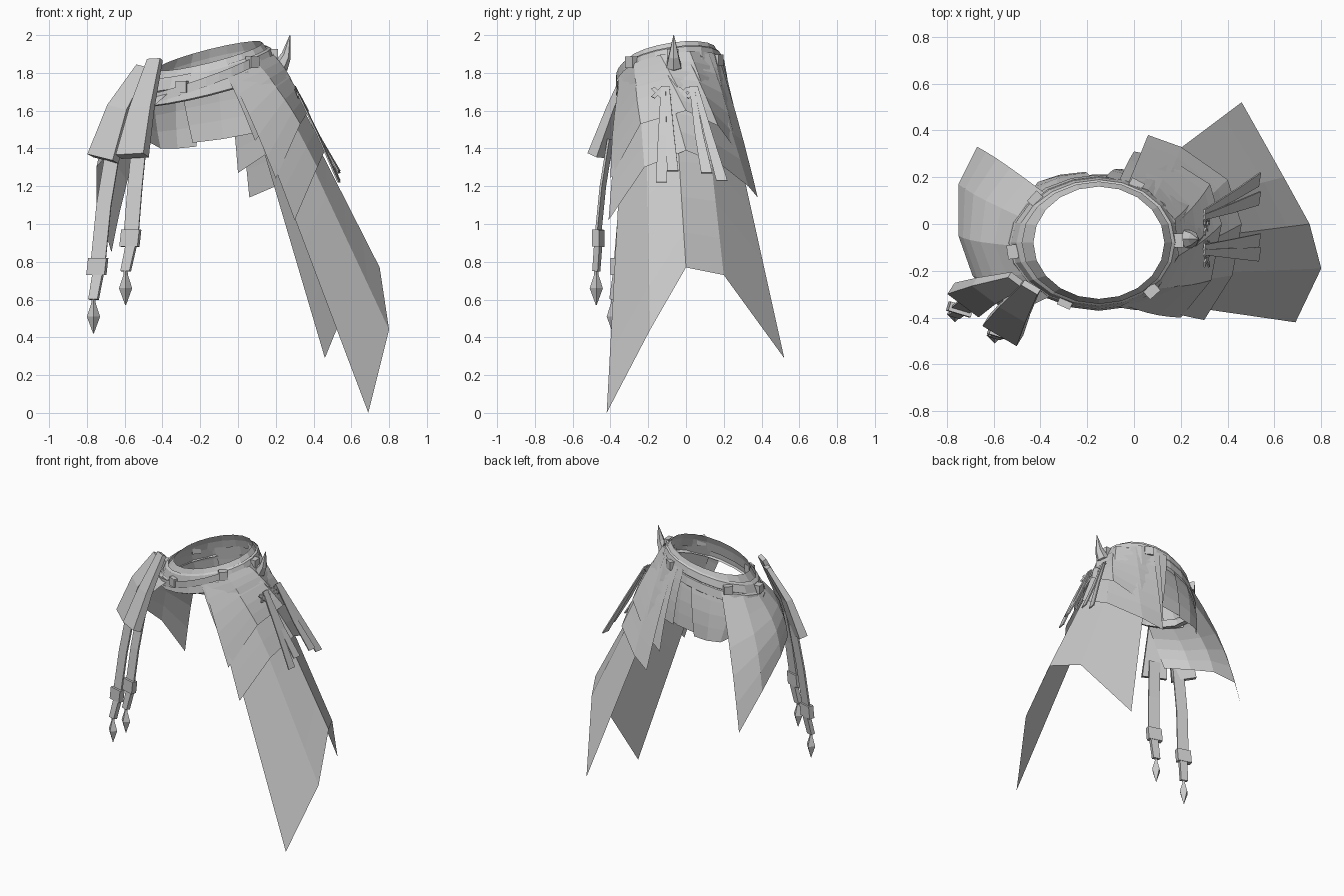
import bpy, math
from math import sin, cos, radians
from mathutils import Vector

cube = bpy.data.objects.get("Cube")
if cube:
    bpy.data.objects.remove(cube)

grey = bpy.data.materials.new("soft_grey")
grey.use_nodes = True
grey.diffuse_color = (0.6, 0.6, 0.6, 1)
grey.node_tree.nodes["Principled BSDF"].inputs["Base Color"].default_value = grey.diffuse_color


def make(name, verts, faces):
    mesh = bpy.data.meshes.new(name)
    mesh.from_pydata([tuple(v) for v in verts], [], faces)
    mesh.materials.append(grey)
    obj = bpy.data.objects.new(name, mesh)
    bpy.context.collection.objects.link(obj)
    return obj


def loft(name, rows, closed=False, caps=False):
    """Skin a list of equally long point rows."""
    n = len(rows[0])
    verts = [p for row in rows for p in row]
    faces = []
    for r in range(len(rows) - 1):
        for c in range(n if closed else n - 1):
            d = (c + 1) % n
            faces.append((r * n + c, r * n + d, (r + 1) * n + d, (r + 1) * n + c))
    if caps:
        faces += [tuple(range(n))[::-1], tuple(range(len(verts) - n, len(verts)))]
    return make(name, verts, faces)


def waist(deg, drop=0.0, grow=0.0):
    """Point on the tilted waist oval, a distance below its top rim."""
    a = radians(deg)
    x = -0.15 + (0.28 + grow * (1 if cos(a) > 0 else 1 - 0.6 * cos(a))) * cos(a)
    y = -0.08 + (0.24 + 0.65 * grow) * sin(a)
    return Vector((x, y, 1.89 + 0.25 * (x + 0.15) + 0.15 * (y + 0.08) - drop))


def sheet(name, start, end, drop, grow, hem, bulge=0.0, rows=5):
    """Cloth hanging from an arc of the waist to a ragged hem."""
    grid = []
    for r in range(rows + 1):
        t = r / rows
        row = []
        for i, h in enumerate(hem):
            top = waist(start + (end - start) * i / (len(hem) - 1), drop, grow)
            p = top.lerp(Vector(h), t)
            out = Vector((top.x + 0.15, top.y + 0.08, 0.1)).normalized()
            row.append(p + out * bulge * sin(math.pi * t))
        grid.append(row)
    return loft(name, grid)


def ribbon(name, path, widths, thick, side):
    """Solid strip along a path; side is its width direction."""
    side = Vector(side).normalized()
    path = [Vector(p) for p in path]
    thick = thick if isinstance(thick, list) else [thick] * len(path)
    rows = []
    for i, p in enumerate(path):
        run = path[min(i + 1, len(path) - 1)] - path[max(i - 1, 0)]
        n = run.cross(side).normalized() * thick[i] / 2
        s = side * widths[i] / 2
        rows.append([p - s - n, p + s - n, p + s + n, p - s + n])
    return loft(name, rows, True, True)


def band(name, profile, steps=20):
    return loft(name, [[waist(360 * i / steps, d, g) for i in range(steps)] for d, g in profile], True)


# Belt: sloping collar, two wrapped bands and a crossing strap
band("belt_collar", [(0, 0), (0.05, 0.03), (0.12, 0.055)])
band("upper_belt", [(0.03, 0.03), (0.04, 0.045), (0.09, 0.06), (0.1, 0.05)])
band("lower_belt", [(0.09, 0.05), (0.1, 0.065), (0.16, 0.078), (0.17, 0.055)])
cross = [waist(190 + 11 * i, 0.17 - 0.008 * i, 0.078) for i in range(12)]
loft("crossing_strap", [cross, [p + Vector((0, 0, 0.05)) for p in cross]])

# Belt studs
for i, (deg, drop) in enumerate([(246, 0.09), (312, 0.06), (188, 0.07), (138, 0.08), (62, 0.1), (2, 0.08)]):
    a, b = waist(deg, drop - 0.03, 0.058), waist(deg, drop + 0.03, 0.058)
    ribbon(f"belt_stud_{i + 1}", [a, b], [0.06, 0.06], 0.045,
           (-sin(radians(deg)), cos(radians(deg)), 0))

# Long side cape
sheet("long_cape", -62, 65, 0.08, 0.05,
      [(0.69, -0.42, 0.0), (0.8, -0.19, 0.44), (0.75, 0, 0.77), (0.64, 0.2, 0.73), (0.46, 0.52, 0.29)], 0.0, 6)

# Shorter layers over the cape
sheet("long_overlay", -65, 68, 0.08, 0.056,
      [(0.3, -0.41, 1.02), (0.42, -0.22, 1.3), (0.46, 0, 1.39), (0.4, 0.19, 1.31), (0.2, 0.33, 1.2),
       (0.06, 0.38, 1.14)], 0.008)
sheet("middle_overlay", -72, 75, 0.08, 0.062,
      [(0.2, -0.4, 1.24), (0.33, -0.24, 1.53), (0.375, 0, 1.6), (0.325, 0.17, 1.52), (0.15, 0.28, 1.37),
       (0.0, 0.31, 1.27)], 0.014)
sheet("short_overlay", -76, 85, 0.07, 0.066,
      [(0.09, -0.355, 1.44), (0.25, -0.24, 1.64), (0.31, -0.03, 1.7), (0.26, 0.12, 1.62), (0.1, 0.22, 1.5),
       (-0.06, 0.235, 1.46)], 0.014)

# Short skirt across the back, in two overlapping pieces
sheet("back_skirt_inner", 50, 118, 0.1, 0.045,
      [(0.08, 0.17, 1.48), (-0.08, 0.21, 1.45), (-0.24, 0.21, 1.43)], 0.01, 4)
sheet("back_skirt_outer", 95, 170, 0.1, 0.05,
      [(-0.22, 0.22, 1.41), (-0.32, 0.21, 1.4), (-0.41, 0.18, 1.4), (-0.5, 0.06, 1.45)], 0.015, 4)

# Flared cloth on the other hip, reaching under the plates
sheet("hip_cloth", 130, 235, 0.1, 0.06,
      [(-0.67, 0.33, 0.85), (-0.75, 0.17, 1.12), (-0.75, -0.05, 1.3), (-0.69, -0.22, 1.37),
       (-0.57, -0.36, 1.4)], 0.045)

# Horn on the belt
horn = [((0.17, 1.83), 0.05), ((0.225, 1.835), 0.045), ((0.255, 1.89), 0.03), ((0.275, 2.0), 0.002)]
loft("horn", [[Vector((x + r * 0.8 * cos(k * math.pi / 3), -0.065 + r * sin(k * math.pi / 3),
                       z - r * 0.8 * cos(k * math.pi / 3) * (0.6 if z < 1.95 else 0)))
               for k in range(6)] for (x, z), r in horn], True, True)

# Lacing and loose straps over the cape
for i in range(5):
    y = -0.15 + i * 0.045
    for s in (-1, 1):
        ribbon("lacing", [(0.3, y - s * 0.025, 1.72), (0.32, y + s * 0.025, 1.67)],
               [0.022, 0.022], 0.008, (0, 1, 0.5 * s))
for y0, y1, z1 in [(-0.12, -0.13, 1.22), (-0.1, -0.07, 1.28), (0.03, 0.11, 1.27), (0.05, 0.19, 1.23)]:
    ribbon("side_strap", [(0.3, y0, 1.73), (0.425, (y0 + y1) / 2, 1.47), (0.535, y1, z1)],
           [0.025, 0.045, 0.06], 0.008, (0.15, 1, 0))

# Hip plates, each with a hanging strap, buckle and diamond weight
hips = [
    ("outer", [(-0.5, -0.24, 1.83), (-0.63, -0.285, 1.61), (-0.715, -0.325, 1.345)], (0.8, -0.6, -0.2),
     [(-0.66, -0.32, 1.4), (-0.71, -0.34, 1.1), (-0.74, -0.365, 0.8)], (-0.765, -0.385)),
    ("inner", [(-0.44, -0.27, 1.87), (-0.51, -0.37, 1.61), (-0.56, -0.455, 1.36)], (0.85, -0.5, 0.05),
     [(-0.52, -0.4, 1.45), (-0.545, -0.44, 1.2), (-0.565, -0.465, 0.95)], (-0.595, -0.475)),
]
for label, plate, side, strap, (x, y) in hips:
    ribbon(label + "_hip_plate", plate, [0.08, 0.13, 0.17], [0.03, 0.045, 0.06], side)
    ribbon(label + "_hanging_strap", strap, [0.08] * 3, 0.012, (1, -0.3, 0))
    end = Vector(strap[-1])
    low = end.z - 0.2
    ribbon(label + "_buckle", [end + Vector((0, 0, 0.02)), end + Vector((-0.01, 0, -0.07))],
           [0.1, 0.1], 0.04, (1, -0.3, 0))
    ribbon(label + "_strap_end", [end - Vector((0, 0, 0.06)), (x, y, low)], [0.055, 0.05], 0.03, (1, -0.3, 0))
    gem = [(0.02, 0.01), (-0.02, 0.012), (-0.09, 0.035), (-0.18, 0.002)]
    loft(label + "_diamond_weight",
         [[Vector((x + r * cos(k * math.pi / 2), y + r * sin(k * math.pi / 2), low + z)) for k in range(4)]
          for z, r in gem], True, True)
